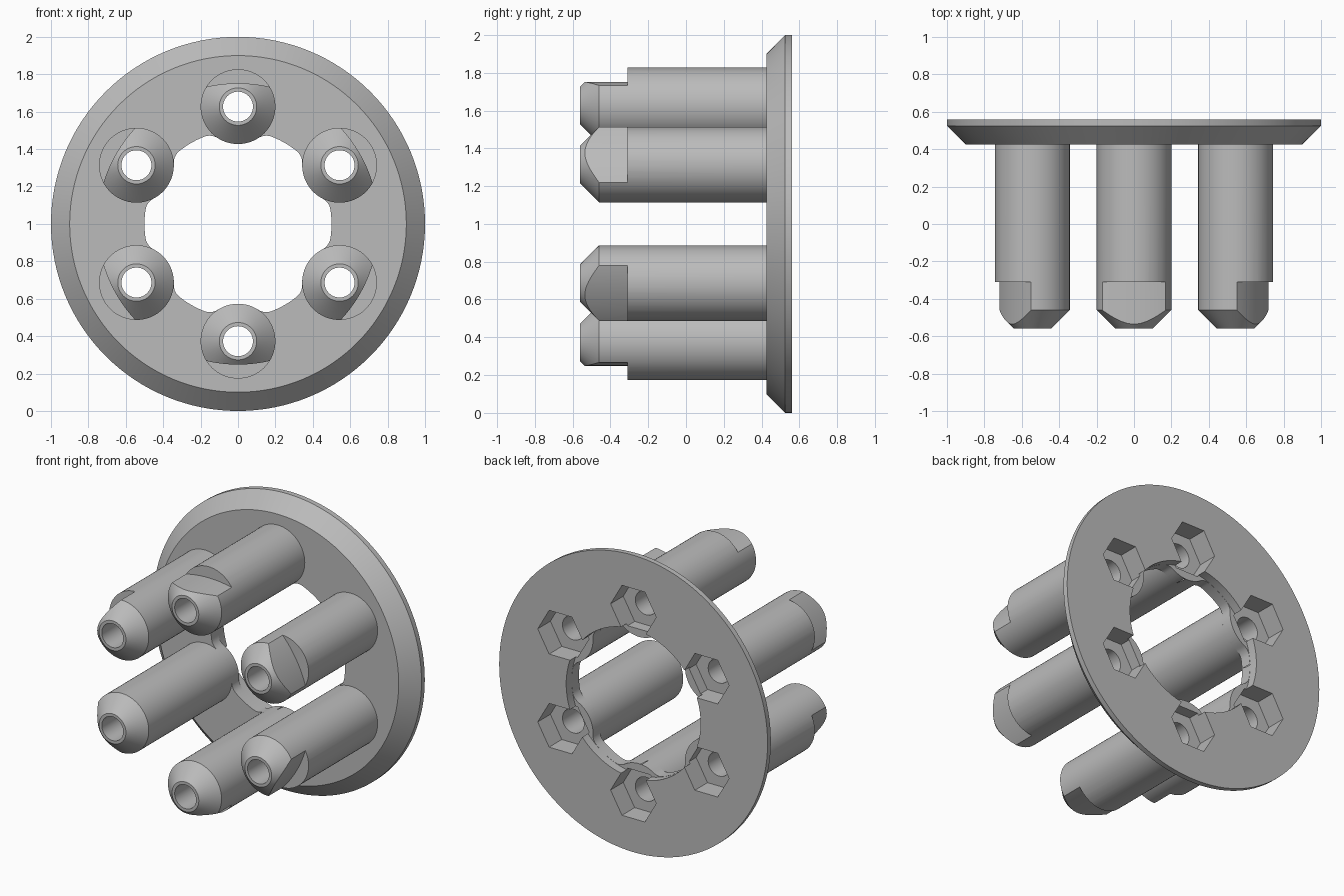
import bpy, bmesh
from math import sin, cos, pi, radians, atan2, acos
from mathutils import Matrix

cube = bpy.data.objects.get("Cube")
if cube:
    bpy.data.objects.remove(cube, do_unlink=True)

CENTRE_Z = 1.0
PIN_CIRCLE, PIN_R, BORE_R, HOLE_R = 0.627, 0.2, 0.08, 0.5
FRONT, STEP, BACK, TIP = 0.425, 0.5, 0.56, -0.56

grey = bpy.data.materials.new("plain grey")
grey.use_nodes = True
colour = (0.5, 0.5, 0.5, 1)
grey.diffuse_color = colour
grey.node_tree.nodes["Principled BSDF"].inputs["Base Color"].default_value = colour


def make_object(name, bm):
    bmesh.ops.recalc_face_normals(bm, faces=bm.faces)
    mesh = bpy.data.meshes.new(name)
    bm.to_mesh(mesh)
    bm.free()
    mesh.materials.append(grey)
    obj = bpy.data.objects.new(name, mesh)
    bpy.context.collection.objects.link(obj)
    obj.location.z = CENTRE_Z
    return obj


def lathe(name, profile, steps, offset=0.0):
    """Turn a closed (radius, y) profile about the y axis."""
    bm = bmesh.new()
    rings = []
    for i in range(steps):
        a = 2 * pi * i / steps
        rings.append([bm.verts.new((r * cos(a), y, r * sin(a) + offset)) for r, y in profile])
    n = len(profile)
    for i in range(steps):
        p, q = rings[i], rings[(i + 1) % steps]
        for j in range(n):
            k = (j + 1) % n
            bm.faces.new((p[j], p[k], q[k], q[j]))
    return make_object(name, bm)


def prism(name, outline, y0, y1):
    """Extrude an (x, z) outline along y."""
    bm = bmesh.new()
    face = bm.faces.new([bm.verts.new((x, y0, z)) for x, z in outline])
    out = bmesh.ops.extrude_face_region(bm, geom=[face])
    verts = [v for v in out["geom"] if isinstance(v, bmesh.types.BMVert)]
    bmesh.ops.translate(bm, verts=verts, vec=(0, y1 - y0, 0))
    return make_object(name, bm)


def select_only(obj):
    bpy.ops.object.select_all(action="DESELECT")
    obj.select_set(True)
    bpy.context.view_layer.objects.active = obj


def cut(obj, cutter):
    cutter.hide_render = True
    mod = obj.modifiers.new("cut", "BOOLEAN")
    mod.operation, mod.solver, mod.object = "DIFFERENCE", "EXACT", cutter
    select_only(obj)
    bpy.ops.object.modifier_apply(modifier=mod.name)
    bpy.data.objects.remove(cutter, do_unlink=True)


def arc(cx, cz, r, a0, a1, steps):
    return [(cx + r * cos(a0 + (a1 - a0) * i / steps),
             cz + r * sin(a0 + (a1 - a0) * i / steps)) for i in range(steps + 1)]


def scalloped_outline(fillet=0.08):
    """Round opening with six filleted bosses bulging into it."""
    a, b = HOLE_R - fillet, PIN_R + fillet
    t = acos((a * a + PIN_CIRCLE ** 2 - b * b) / (2 * a * PIN_CIRCLE))
    fx, fz = a * cos(t), a * sin(t)
    phi = atan2(-fz, PIN_CIRCLE - fx)
    sector = arc(fx, fz, fillet, t, phi, 8)
    sector += arc(PIN_CIRCLE, 0, PIN_R, pi + phi, pi - phi, 12)[1:]
    sector += arc(fx, -fz, fillet, -phi, -t, 8)[1:]
    sector += arc(0, 0, HOLE_R, -t, t - pi / 3, 8)[1:-1]
    points = []
    for k in range(6):
        c, s = cos(pi / 6 - k * pi / 3), sin(pi / 6 - k * pi / 3)
        points += [(x * c - z * s, x * s + z * c) for x, z in sector]
    return points


# Bevelled round plate with scalloped opening, round back recess and nut pockets
plate = lathe("plate", [(0.3, FRONT), (0.9, FRONT), (1, 0.525), (1, BACK), (0.3, BACK)], 128)
cut(plate, prism("opening_cutter", scalloped_outline(), 0.3, 0.7))
cut(plate, prism("recess_cutter", arc(0, 0, HOLE_R + 0.001, 0, 2 * pi, 128)[:-1], STEP, 0.7))
for k in range(6):
    a = radians(30 + 60 * k)
    hexagon = arc(PIN_CIRCLE * cos(a), PIN_CIRCLE * sin(a), 0.17, 0, 2 * pi, 6)[:-1]
    cut(plate, prism("pocket_cutter", hexagon, 0.3, 0.7))

# Hollow pin with tapered tip, shaved on its outer side
pin = lathe("pin_1", [(BORE_R, TIP), (0.1, TIP), (PIN_R, TIP + 0.1), (PIN_R, FRONT),
                      (BORE_R, FRONT)], 64, PIN_CIRCLE)
cut(pin, lathe("shave_cutter", [(0.752, -0.7), (1.1, -0.7), (1.1, -0.31), (0.752, -0.31)], 192))

for obj in (plate, pin):
    select_only(obj)
    bpy.ops.object.shade_smooth_by_angle(angle=radians(25))

# Remaining pins around the plate
for k in range(1, 6):
    copy = bpy.data.objects.new("pin_%d" % (k + 1), pin.data.copy())
    copy.data.transform(Matrix.Rotation(k * pi / 3, 4, "Y"))
    copy.location = pin.location
    bpy.context.collection.objects.link(copy)
